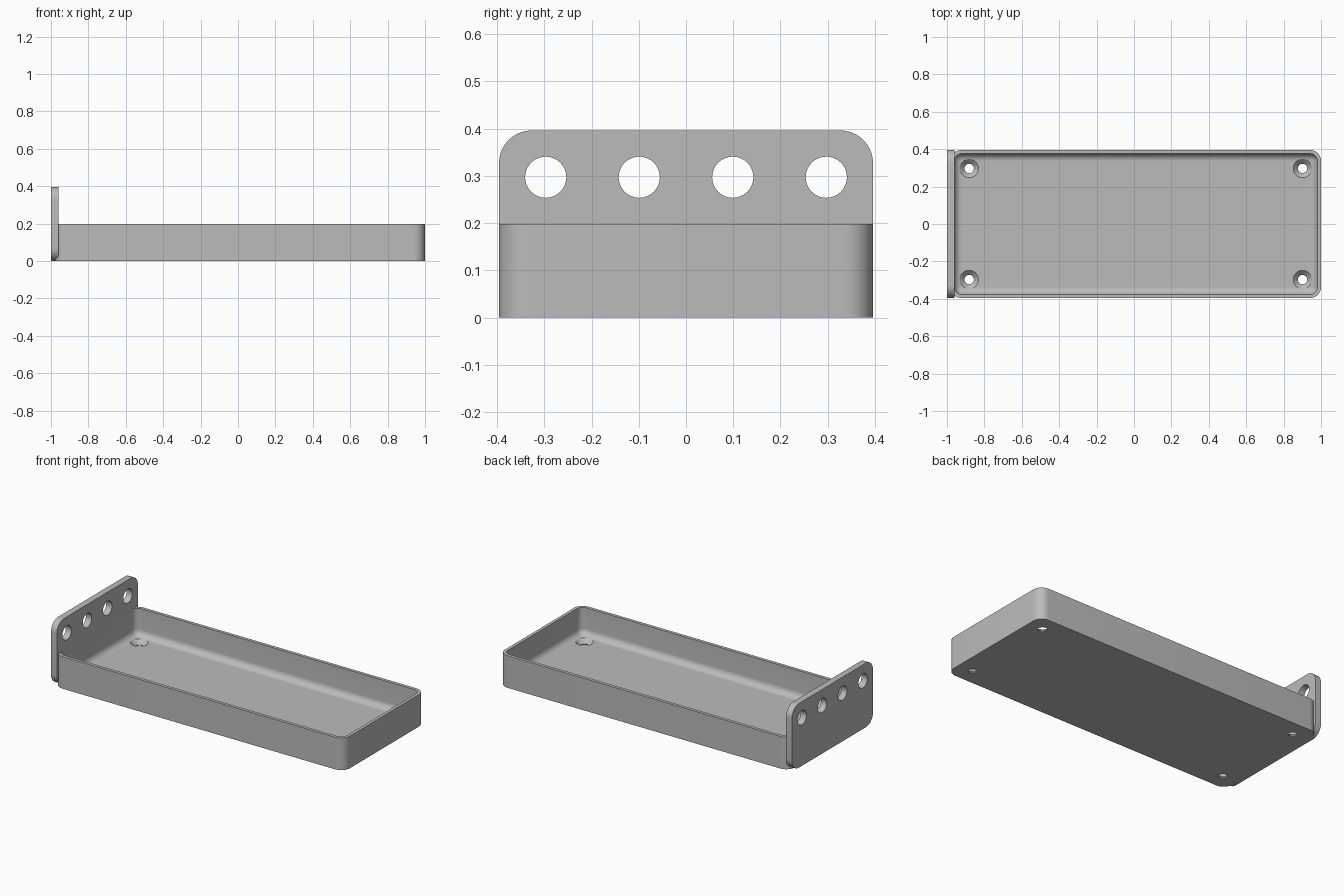
import bpy, bmesh, math
from mathutils import Vector, Matrix

if "Cube" in bpy.data.objects:
    bpy.data.objects.remove(bpy.data.objects["Cube"], do_unlink=True)

U = 2 / 202          # one millimetre
SHIFT = -99          # tray's end wall starts here along x

grey = bpy.data.materials.new("light_grey")
grey.use_nodes = True
colour = (0.5, 0.5, 0.5, 1)
grey.diffuse_color = colour
grey.node_tree.nodes["Principled BSDF"].inputs["Base Color"].default_value = colour


def finish(name, bm):
    bmesh.ops.scale(bm, vec=(U, U, U), verts=bm.verts)
    bmesh.ops.recalc_face_normals(bm, faces=bm.faces)
    mesh = bpy.data.meshes.new(name)
    bm.to_mesh(mesh)
    bm.free()
    mesh.materials.append(grey)
    obj = bpy.data.objects.new(name, mesh)
    bpy.context.collection.objects.link(obj)
    return obj


def rounded_box(name, lo, hi, radius, axis=None):
    """Box with rounded edges: those along one axis, or all of them."""
    bm = bmesh.new()
    lo, hi = Vector(lo), Vector(hi)
    bmesh.ops.create_cube(bm, size=1)
    bmesh.ops.scale(bm, vec=hi - lo, verts=bm.verts)
    bmesh.ops.translate(bm, vec=(lo + hi) / 2, verts=bm.verts)
    edges = [e for e in bm.edges if axis is None
             or abs((e.verts[0].co - e.verts[1].co).normalized()[axis]) > 0.9]
    bmesh.ops.bevel(bm, geom=edges, offset=radius, segments=10,
                    profile=0.5, affect='EDGES')
    return finish(name, bm)


def cone(bm, r_bottom, r_top, depth, matrix):
    bmesh.ops.create_cone(bm, cap_ends=True, segments=48, radius1=r_bottom,
                          radius2=r_top, depth=depth, matrix=matrix)


def cut(obj, cutter):
    mod = obj.modifiers.new("cut", 'BOOLEAN')
    mod.operation = 'DIFFERENCE'
    mod.solver = 'EXACT'
    mod.object = cutter
    bpy.context.view_layer.objects.active = obj
    bpy.ops.object.modifier_apply(modifier=mod.name)
    bpy.data.objects.remove(cutter, do_unlink=True)


# Tray with a filleted cavity
FLOOR = 3
tray = rounded_box("tray", (SHIFT, -40, 0), (SHIFT + 200, 40, 20), 6, axis=2)
cut(tray, rounded_box("cavity", (SHIFT + 2, -38, FLOOR),
                      (SHIFT + 198, 38, 40), 4))

# Countersunk screw holes in the tray floor
drill, sink = bmesh.new(), bmesh.new()
for x in (SHIFT + 10, SHIFT + 190):
    for y in (-30, 30):
        cone(drill, 2.5, 2.5, 12, Matrix.Translation((x, y, 0)))
        # slope continues a little above the floor for a clean cut
        cone(sink, 2.5, 5.5, 3, Matrix.Translation((x, y, FLOOR - 1)))
cut(tray, finish("drill", drill))
cut(tray, finish("countersink", sink))

# Upright end plate with a row of four holes
plate = rounded_box("end_plate", (SHIFT - 2, -40, 0), (SHIFT + 2, 40, 40), 7, axis=0)
holes = bmesh.new()
for y in (-30, -10, 10, 30):
    cone(holes, 4.4, 4.4, 20, Matrix.Translation((SHIFT, y, 30))
         @ Matrix.Rotation(math.pi / 2, 4, 'Y'))
cut(plate, finish("plate_holes", holes))

# Smooth the curves, keep the edges crisp
for obj in (tray, plate):
    bpy.ops.object.select_all(action='DESELECT')
    obj.select_set(True)
    bpy.context.view_layer.objects.active = obj
    bpy.ops.object.shade_smooth_by_angle(angle=math.radians(30))
